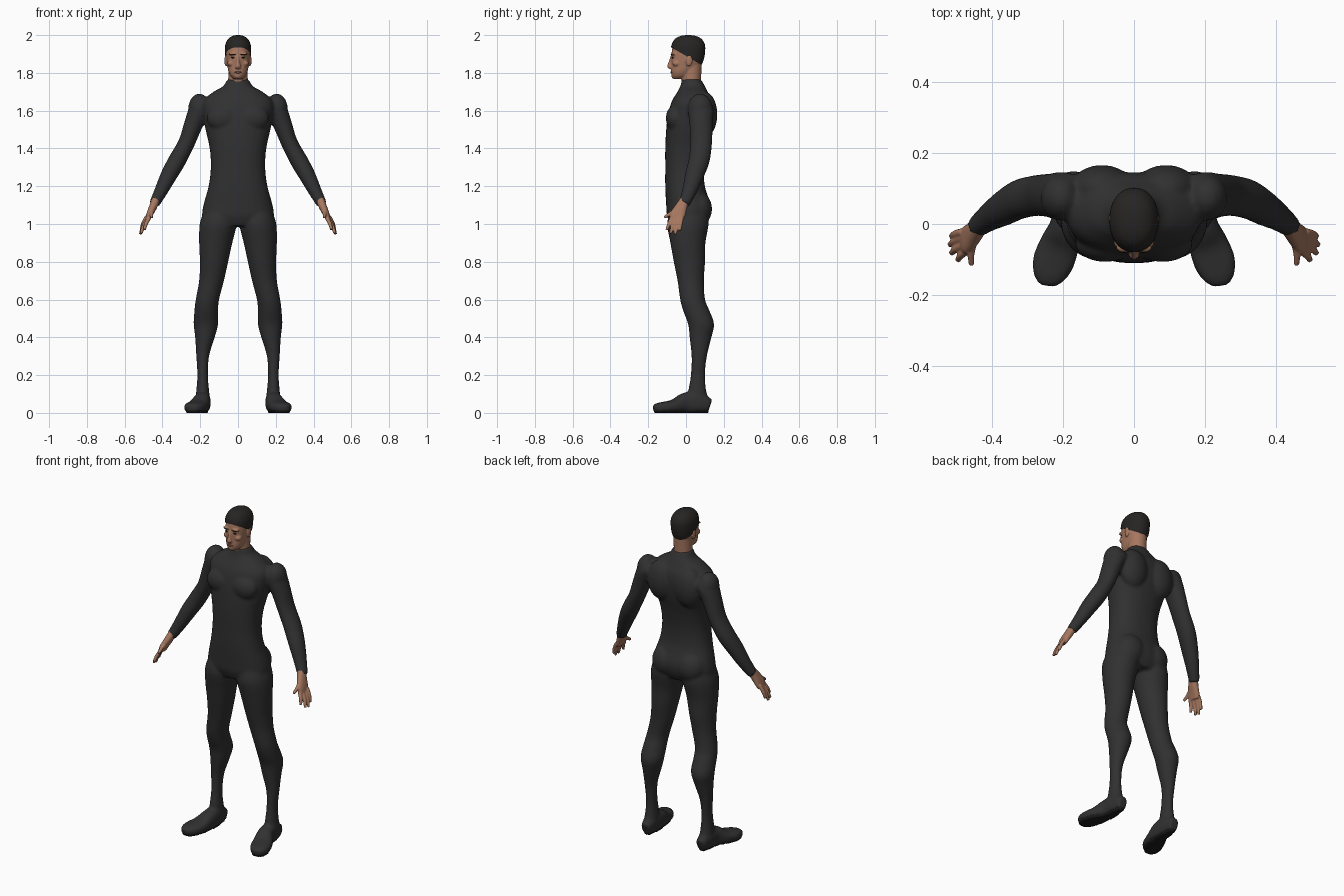
import bpy, bmesh, math
from mathutils import Vector, Matrix

cube = bpy.data.objects.get("Cube")
if cube:
    bpy.data.objects.remove(cube)

X, Y, Z = Vector((1, 0, 0)), Vector((0, 1, 0)), Vector((0, 0, 1))


def material(name, r, g, b):
    m = bpy.data.materials.new(name)
    m.use_nodes = True
    m.diffuse_color = (r, g, b, 1)
    node = next(n for n in m.node_tree.nodes if n.type == 'BSDF_PRINCIPLED')
    node.inputs["Base Color"].default_value = (r, g, b, 1)
    node.inputs["Roughness"].default_value = 0.8
    return m


suit = material("charcoal suit", .03, .03, .03)
sole = material("black sole", .012, .012, .012)
skin = material("tan skin", .38, .185, .115)
lip = material("brown lip", .25, .10, .07)
hair = material("dark hair", .02, .018, .017)


def smooth_path(rings, steps=4):
    """Catmull-Rom interpolation of ring tuples."""
    p = [Vector(r) for r in rings]
    p = [p[0]] + p + [p[-1]]
    out = []
    for a, b, c, d in zip(p, p[1:], p[2:], p[3:]):
        for i in range(steps):
            t = i / steps
            out.append(.5 * (2 * b + (c - a) * t + (2 * a - 5 * b + 4 * c - d) * t * t
                             + (3 * b - a - 3 * c + d) * t ** 3))
    return out + [p[-1]]


def loft(bm, rings, ref=Y, upright=False, power=2.0, side=1, n=28):
    """Skin rings of (x, y, z, radius u, radius v) along their path."""
    pts = smooth_path(rings)
    pos = [Vector(p[:3]) for p in pts]
    loops = []
    for i, p in enumerate(pts):
        t = Z if upright else (pos[min(i + 1, len(pos) - 1)] - pos[max(i - 1, 0)]).normalized()
        u = ref.cross(t).normalized()
        v = t.cross(u)
        loop = []
        for k in range(n):
            a = math.tau * k / n
            c, s = math.cos(a), math.sin(a)
            co = pos[i] + u * p[3] * math.copysign(abs(c) ** (2 / power), c) \
                + v * p[4] * math.copysign(abs(s) ** (2 / power), s)
            co.x *= side
            loop.append(bm.verts.new(co))
        loops.append(loop)
    for a, b in zip(loops, loops[1:]):
        for k in range(n):
            j = (k + 1) % n
            bm.faces.new((a[k], a[j], b[j], b[k]))
    bm.faces.new(loops[0][::-1])
    bm.faces.new(loops[-1])


def blob(bm, centre, size):
    m = Matrix.Translation(centre) @ Matrix.Diagonal((*size, 1))
    bmesh.ops.create_uvsphere(bm, u_segments=24, v_segments=16, radius=1, matrix=m)


def finish(name, bm, mats, voxel=0, passes=4):
    """Make the object, optionally fusing its parts into one smooth skin."""
    bmesh.ops.recalc_face_normals(bm, faces=bm.faces)
    me = bpy.data.meshes.new(name)
    bm.to_mesh(me)
    bm.free()
    ob = bpy.data.objects.new(name, me)
    bpy.context.collection.objects.link(ob)
    if voxel:
        mod = ob.modifiers.new("Fuse", 'REMESH')
        mod.mode = 'VOXEL'
        mod.voxel_size = voxel
        mod = ob.modifiers.new("Soften", 'SMOOTH')
        mod.iterations = passes
        dg = bpy.context.evaluated_depsgraph_get()
        me = bpy.data.meshes.new_from_object(ob.evaluated_get(dg))
        ob.modifiers.clear()
        ob.data = me
    me.materials.clear()
    for m in mats:
        me.materials.append(m)
    for p in me.polygons:
        p.use_smooth = True
    return ob


# Bodysuit: torso as (height, front, back, half width)
torso = [(.99, -.08, .10, .12), (1.04, -.10, .125, .185), (1.1, -.105, .13, .183),
         (1.2, -.11, .10, .156), (1.3, -.11, .095, .144), (1.4, -.11, .11, .15),
         (1.5, -.105, .135, .172), (1.58, -.095, .145, .185), (1.65, -.075, .14, .185),
         (1.7, -.045, .115, .13), (1.73, -.03, .1, .078), (1.765, -.022, .08, .058)]
leg = [(.1, .015, 1.07, .08, .1), (.105, .01, 1, .098, .11), (.118, .01, .9, .088, .093),
       (.127, .018, .8, .075, .083), (.14, .025, .7, .066, .07), (.162, .035, .6, .062, .066),
       (.168, .055, .54, .063, .07), (.17, .08, .47, .065, .069), (.175, .077, .4, .052, .058),
       (.187, .07, .3, .034, .041), (.187, .063, .2, .028, .038), (.187, .06, .12, .034, .047),
       (.187, .068, .05, .04, .055)]
foot = [(.185, .128, .038, .028, .034), (.187, .07, .054, .04, .054), (.19, 0, .054, .045, .054),
        (.21, -.06, .036, .056, .036), (.228, -.11, .03, .058, .03),
        (.24, -.15, .026, .044, .026), (.245, -.172, .022, .022, .018)]
arm = [(.17, .075, 1.62, .055, .065), (.205, .078, 1.6, .055, .068), (.235, .08, 1.53, .05, .062),
       (.272, .08, 1.43, .044, .058), (.32, .07, 1.34, .047, .056), (.365, .045, 1.26, .044, .05),
       (.405, .02, 1.18, .036, .04), (.444, -.01, 1.105, .028, .03)]
bm = bmesh.new()
loft(bm, [(0, (f + b) / 2, z, w, (b - f) / 2) for z, f, b, w in torso], upright=True, power=2.3)
for s in (1, -1):
    loft(bm, leg, upright=True, side=s)
    loft(bm, foot, ref=Z, power=2.6, side=s)
    loft(bm, arm, side=s)
    blob(bm, (s * .205, .075, 1.612), (.058, .066, .078))   # shoulder
    blob(bm, (s * .08, -.055, 1.56), (.085, .052, .07))     # chest
    blob(bm, (s * .09, .1, 1.58), (.09, .066, .12))         # shoulder blade
    blob(bm, (s * .083, .068, 1.08), (.085, .07, .09))      # seat
body = finish("bodysuit", bm, [suit, sole], voxel=.009)
for v in body.data.vertices:
    if v.co.z < .009:
        v.co.z = 0
for p in body.data.polygons:
    if p.center.z < .014:
        p.material_index = 1

# Hands: palm, four fingers and a thumb
palm = [(.434, -.005, 1.13, .022, .025), (.45, -.025, 1.09, .021, .032),
        (.468, -.043, 1.05, .017, .04), (.478, -.048, 1.022, .013, .034)]
fingers = [((.468, -.075, 1.035), (.495, -.102, .97)), ((.476, -.058, 1.03), (.513, -.082, .95)),
           ((.481, -.039, 1.03), (.517, -.058, .945)), ((.482, -.022, 1.04), (.513, -.034, .965)),
           ((.45, -.05, 1.075), (.456, -.115, 1.035))]
for s, label in ((1, "left_hand"), (-1, "right_hand")):
    bm = bmesh.new()
    loft(bm, palm, side=s, power=2.4)
    for base, tip in fingers:
        a, b = Vector(base), Vector(tip)
        mid = a.lerp(b, .5) + X * .005
        loft(bm, [(*a, .011, .011), (*mid, .0105, .0105), (*b, .008, .008)], ref=X, side=s, n=12)
    finish(label, bm, [skin], voxel=.004, passes=3)

# Head with neck, as (height, centre depth, half width, half depth)
skull = [(1.768, -.037, .022, .03), (1.785, -.027, .04, .049), (1.81, -.015, .051, .064),
         (1.84, 0, .057, .077), (1.87, .005, .061, .084), (1.91, .01, .063, .086),
         (1.95, .012, .059, .08), (1.975, .012, .045, .062), (1.988, .012, .02, .03)]
bm = bmesh.new()
loft(bm, [(0, y, z, w, d) for z, y, w, d in skull], upright=True, power=2.2)
loft(bm, [(0, .028, 1.7, .052, .05), (0, .028, 1.77, .052, .052), (0, .03, 1.85, .05, .054)],
     upright=True)
loft(bm, [(0, -.072, 1.89, .008, .01), (0, -.08, 1.86, .009, .012), (0, -.086, 1.833, .015, .014),
          (0, -.08, 1.822, .012, .01)], upright=True, n=16)   # nose
blob(bm, (0, -.062, 1.785), (.022, .016, .016))               # chin
for s in (1, -1):
    blob(bm, (s * .027, -.066, 1.9), (.024, .014, .008))      # brow ridge
    blob(bm, (s * .037, -.05, 1.85), (.02, .022, .016))       # cheek
    blob(bm, (s * .064, .016, 1.865), (.008, .018, .03))      # ear
finish("head", bm, [skin], voxel=.0045, passes=3)

# Short hair cap, trimmed along a slanted hairline
bm = bmesh.new()
cap = [(z, y, w + .006, d + .005) for z, y, w, d in skull[3:6]]
cap += [(1.95, .012, .067, .088), (1.98, .012, .052, .07), (1.995, .012, .03, .042),
        (2, .012, .008, .012)]
loft(bm, [(0, y, z, w, d) for z, y, w, d in cap], upright=True, power=2.15, n=40)
bmesh.ops.bisect_plane(bm, geom=bm.verts[:] + bm.edges[:] + bm.faces[:],
                       plane_co=(0, 0, 1.89), plane_no=(0, .58, 1), clear_inner=True)
finish("hair", bm, [hair])

# Face details
for s, label in ((1, "left"), (-1, "right")):
    for part, y, z, size in (("eye", -.071, 1.881, (.011, .006, .004)),
                             ("eyebrow", -.075, 1.898, (.018, .006, .003))):
        bm = bmesh.new()
        blob(bm, (s * .027, y, z), size)
        finish(label + "_" + part, bm, [hair])
bm = bmesh.new()
blob(bm, (0, -.074, 1.803), (.02, .008, .006))
finish("lips", bm, [lip])
